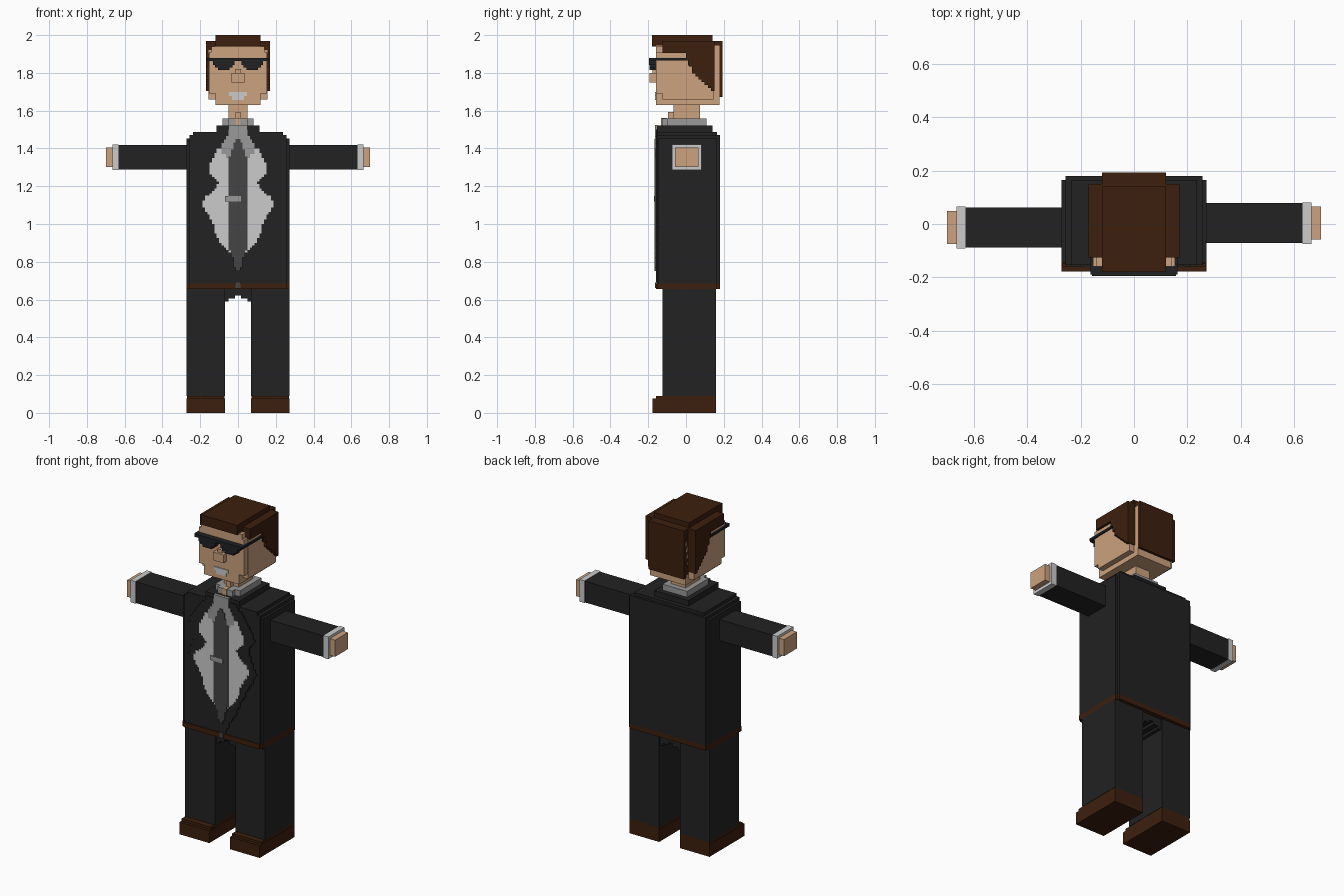
import bpy, bmesh, math

if "Cube" in bpy.data.objects:
    bpy.data.objects.remove(bpy.data.objects["Cube"])


def material(name, r, g, b):
    m = bpy.data.materials.new(name)
    m.diffuse_color = (r, g, b, 1)
    m.use_nodes = True
    m.node_tree.nodes["Principled BSDF"].inputs["Base Color"].default_value = m.diffuse_color
    return m


SUIT = material("charcoal suit", 0.016, 0.016, 0.016)
BROWN = material("dark brown", 0.046, 0.014, 0.004)
SKIN = material("skin", 0.60, 0.36, 0.21)
WHITE = material("off white", 0.60, 0.60, 0.60)
GREY = material("mid grey", 0.32, 0.32, 0.32)
TIE = material("tie grey", 0.058, 0.058, 0.058)
BLACK = material("glasses black", 0.014, 0.015, 0.017)


def finish(name, bm, mat):
    bmesh.ops.recalc_face_normals(bm, faces=bm.faces)
    me = bpy.data.meshes.new(name)
    bm.to_mesh(me)
    bm.free()
    me.materials.append(mat)
    ob = bpy.data.objects.new(name, me)
    bpy.context.collection.objects.link(ob)
    return ob


def box(name, mat, x0, x1, y0, y1, z0, z1):
    bm = bmesh.new()
    bmesh.ops.create_cube(bm, size=1)
    for v in bm.verts:
        v.co = ((x0 + x1) / 2 + v.co.x * (x1 - x0),
                (y0 + y1) / 2 + v.co.y * (y1 - y0),
                (z0 + z1) / 2 + v.co.z * (z1 - z0))
    return finish(name, bm, mat)


def mid(name, mat, w, y0, y1, z0, z1):
    return box(name, mat, -w, w, y0, y1, z0, z1)


def pair(name, mat, x0, x1, y0, y1, z0, z1):
    box(name + "_right", mat, x0, x1, y0, y1, z0, z1)
    box(name + "_left", mat, -x1, -x0, y0, y1, z0, z1)


def prism(name, mat, pts, axis, a, b):
    """Extrude a 2D outline along x (points are y, z) or y (points are x, z)."""
    bm = bmesh.new()
    place = (lambda p: (a, p[0], p[1])) if axis == "x" else (lambda p: (p[0], a, p[1]))
    face = bm.faces.new([bm.verts.new(place(p)) for p in pts])
    new = bmesh.ops.extrude_face_region(bm, geom=[face])["geom"]
    move = (b - a, 0, 0) if axis == "x" else (0, b - a, 0)
    bmesh.ops.translate(bm, vec=move, verts=[g for g in new if isinstance(g, bmesh.types.BMVert)])
    return finish(name, bm, mat)


def stepped(name, mat, ctrl, y0, y1, step=0.0185):
    """Mirrored plate with blocky edges; ctrl = (z, half width), top to bottom."""
    def width(z):
        for (za, wa), (zb, wb) in zip(ctrl, ctrl[1:]):
            if zb <= z <= za:
                return wa + (wb - wa) * (za - z) / (za - zb)
        return ctrl[-1][1]
    top, low = ctrl[0][0], ctrl[-1][0]
    n = round((top - low) / step)
    h = (top - low) / n
    half = []
    for i in range(n):
        w = max(0.0125, round(width(top - (i + 0.5) * h) / 0.0125) * 0.0125)
        half += [(w, top - i * h), (w, top - (i + 1) * h)]
    # drop points between rows of equal width
    clean = [p for i, p in enumerate(half)
             if i in (0, len(half) - 1) or not (half[i - 1][0] == p[0] == half[i + 1][0])]
    seen = []
    for p in clean:
        if p not in seen:
            seen.append(p)
    return prism(name, mat, seen + [(-x, z) for x, z in reversed(seen)], "y", y0, y1)


# Shoes and legs
pair("shoe", BROWN, 0.07, 0.272, -0.178, 0.16, 0, 0.075)
pair("shoe_upper", BROWN, 0.072, 0.27, -0.16, 0.16, 0.075, 0.09)
pair("leg", SUIT, 0.07, 0.272, -0.125, 0.16, 0.09, 0.655)

# Stepped crotch between the legs
pair("crotch_low", SUIT, 0.05, 0.07, -0.11, 0.15, 0.59, 0.655)
pair("crotch_mid", SUIT, 0.015, 0.05, -0.11, 0.15, 0.605, 0.655)
mid("crotch_top", SUIT, 0.015, -0.11, 0.15, 0.622, 0.655)

# Belt and jacket, with stepped corners and shoulders
mid("belt", BROWN, 0.257, -0.16, 0.179, 0.655, 0.685)
mid("belt_side", BROWN, 0.272, -0.15, 0.165, 0.655, 0.685)
mid("jacket", SUIT, 0.257, -0.153, 0.179, 0.685, 1.47)
mid("jacket_side", SUIT, 0.272, -0.145, 0.165, 0.685, 1.452)
mid("shoulders", SUIT, 0.237, -0.153, 0.165, 1.47, 1.488)
mid("jacket_collar", SUIT, 0.115, -0.153, 0.14, 1.488, 1.522)

# Lapels, shirt front and tie as thin layers
stepped("lapels", SUIT, [(1.50, 0.09), (1.40, 0.18), (1.31, 0.225), (1.23, 0.18),
                         (1.10, 0.235), (1.00, 0.18), (0.90, 0.13), (0.80, 0.08),
                         (0.69, 0.02)], -0.159, -0.15)
stepped("shirt_front", WHITE, [(1.40, 0.11), (1.36, 0.125), (1.31, 0.15), (1.26, 0.145),
                               (1.22, 0.10), (1.18, 0.12), (1.14, 0.175), (1.10, 0.19),
                               (1.05, 0.16), (1.00, 0.13), (0.93, 0.115), (0.85, 0.045)],
        -0.162, -0.155, 0.0125)
stepped("shirt_collar_front", GREY, [(1.525, 0.05), (1.46, 0.055), (1.42, 0.09), (1.38, 0.09),
                                     (1.35, 0.05)], -0.164, -0.15)
stepped("tie", TIE, [(1.45, 0.012), (1.40, 0.03), (1.36, 0.045), (0.87, 0.045),
                     (0.82, 0.03), (0.75, 0.012)], -0.167, -0.16)
box("tie_clip", GREY, -0.07, 0.015, -0.17, -0.162, 1.12, 1.147)
mid("jacket_button", TIE, 0.012, -0.164, -0.155, 0.66, 0.69)

# Shirt collar and neck
mid("shirt_collar", GREY, 0.083, -0.10, 0.108, 1.515, 1.558)
mid("shirt_collar_wing", GREY, 0.05, -0.127, 0.08, 1.515, 1.558)
mid("neck", SKIN, 0.05, -0.065, 0.075, 1.55, 1.64)
mid("throat", SKIN, 0.014, -0.095, -0.06, 1.55, 1.592)
mid("throat_plate", SKIN, 0.014, -0.132, -0.10, 1.47, 1.56)

# Arms, cuffs and hands; the two sides sit at slightly different depths
for side, s, dy in (("right", 1, 0.003), ("left", -1, -0.013)):
    for part, mat, a, b, w, z0, z1 in (("arm", SUIT, 0.26, 0.632, 0.075, 1.288, 1.418),
                                       ("cuff", WHITE, 0.632, 0.665, 0.078, 1.285, 1.421),
                                       ("hand", SKIN, 0.665, 0.70, 0.062, 1.303, 1.405)):
        xs = sorted((s * a, s * b))
        box(part + "_" + side, mat, *xs, dy - w, dy + w, z0, z1)

# Head
mid("head", SKIN, 0.12, -0.16, 0.177, 1.63, 1.945)
mid("cheeks", SKIN, 0.155, -0.125, 0.145, 1.66, 1.92)
mid("face_sides", SKIN, 0.153, -0.16, -0.12, 1.69, 1.91)
pair("temple", SKIN, 0.12, 0.14, -0.16, -0.12, 1.91, 1.94)
mid("nose", SKIN, 0.035, -0.192, -0.155, 1.75, 1.80)
mid("nose_bridge", SKIN, 0.015, -0.178, -0.155, 1.80, 1.82)
mid("teeth_upper", WHITE, 0.048, -0.165, -0.157, 1.678, 1.698)
mid("teeth_lower", WHITE, 0.033, -0.165, -0.157, 1.657, 1.678)

# Hair: stepped hairline falling toward the nape
def hairline(y_front, y_back, top):
    pts = [(y_back, top), (y_front, top), (y_front, 1.905), (0.0, 1.905)]
    y, z = 0.0, 1.905
    while y < y_back - 0.015:
        z -= 0.036 if y < 0.04 else 0.0155
        pts.append((y, z))
        y += 0.0165
        pts.append((min(y, y_back), z))
    pts[-1] = (y_back, pts[-1][1])
    return pts


prism("hair_sides", BROWN, hairline(-0.125, 0.15, 1.97), "x", -0.17, 0.17)
prism("hair_back", BROWN, hairline(-0.12, 0.193, 1.97), "x", -0.12, 0.12)
mid("hair_top", BROWN, 0.12, -0.18, 0.14, 1.94, 2.0)

# Sunglasses
mid("glasses_bar", BLACK, 0.157, -0.195, -0.16, 1.862, 1.88)
pair("glasses_arm", BLACK, 0.153, 0.163, -0.19, 0.02, 1.866, 1.88)
pair("glasses_hook", BLACK, 0.153, 0.163, 0.01, 0.025, 1.84, 1.868)
pair("lens_upper", BLACK, 0.018, 0.132, -0.195, -0.158, 1.842, 1.864)
pair("lens_middle", BLACK, 0.028, 0.122, -0.193, -0.158, 1.828, 1.842)
pair("lens_lower", BLACK, 0.045, 0.105, -0.193, -0.158, 1.815, 1.828)
